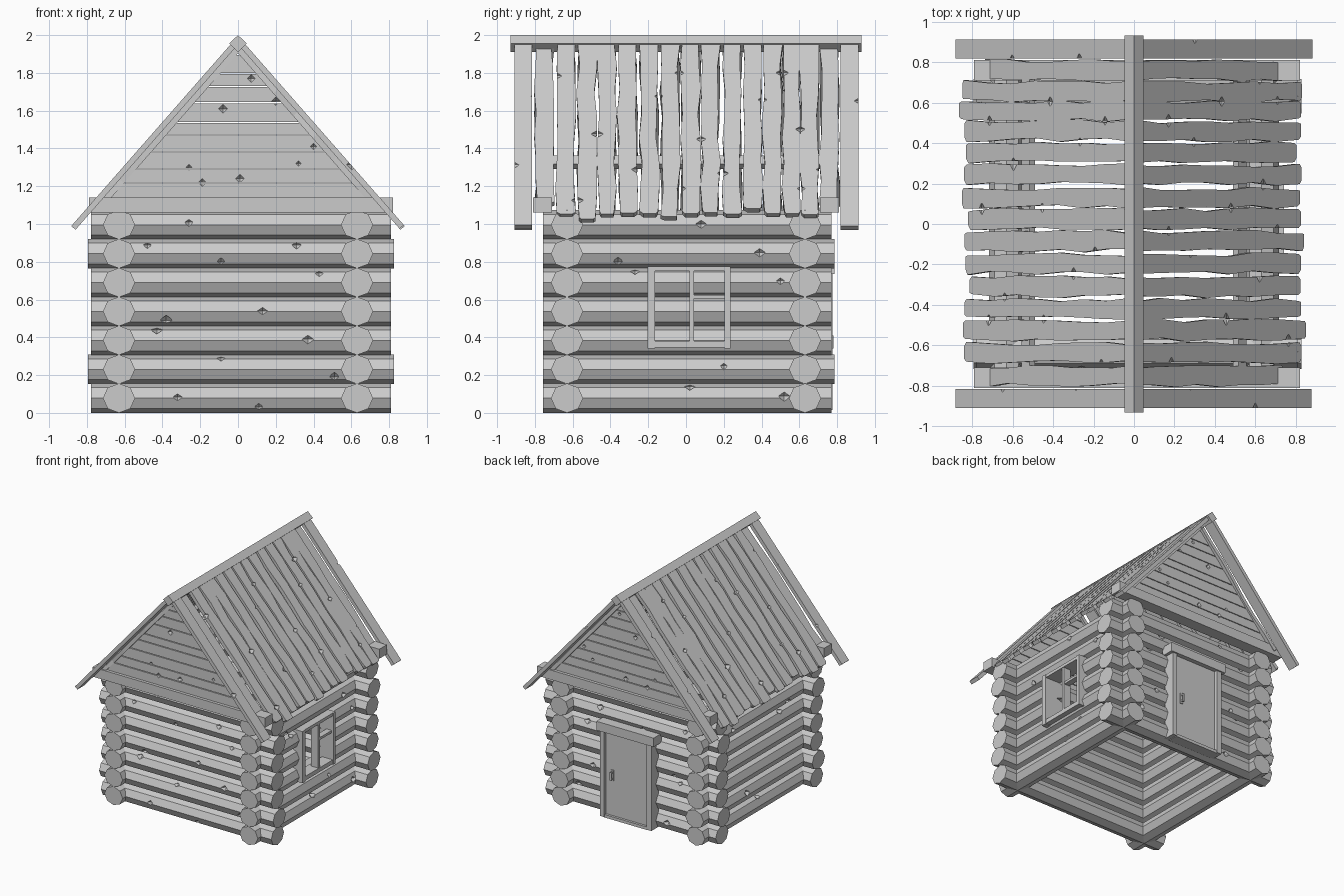
import bpy, bmesh, math, random
from mathutils import Vector

if "Cube" in bpy.data.objects:
    bpy.data.objects.remove(bpy.data.objects["Cube"])

random.seed(4)


def make(name, bm):
    bmesh.ops.recalc_face_normals(bm, faces=bm.faces)
    me = bpy.data.meshes.new(name)
    bm.to_mesh(me)
    bm.free()
    ob = bpy.data.objects.new(name, me)
    bpy.context.collection.objects.link(ob)
    return ob


def loft(name, rings):
    """Closed solid through a row of matching outlines."""
    bm = bmesh.new()
    vs = [[bm.verts.new(p) for p in r] for r in rings]
    n = len(rings[0])
    for a, b in zip(vs, vs[1:]):
        for i in range(n):
            j = (i + 1) % n
            bm.faces.new((a[i], a[j], b[j], b[i]))
    bm.faces.new(vs[0])
    bm.faces.new(vs[-1])
    return make(name, bm)


def box(name, x0, x1, y0, y1, z0, z1):
    return loft(name, [[(x, y0, z0), (x, y1, z0), (x, y1, z1), (x, y0, z1)] for x in (x0, x1)])


def chips(name, points, r):
    """Hidden cutter: small octahedra that notch the timber."""
    bm = bmesh.new()
    for p in points:
        k = r * random.uniform(0.75, 1.2)
        ax = [[bm.verts.new(Vector(p) + Vector([s * k if i == a else 0 for i in range(3)]))
               for s in (-1, 1)] for a in range(3)]
        for i in (0, 1):
            for j in (0, 1):
                for l in (0, 1):
                    bm.faces.new((ax[0][i], ax[1][j], ax[2][l]))
    return hide(make(name, bm))


def hide(ob):
    ob.hide_render = True
    ob.hide_viewport = True
    return ob


def cut(ob, cutter):
    m = ob.modifiers.new("cut", 'BOOLEAN')
    m.operation = 'DIFFERENCE'
    m.solver = 'EXACT'
    m.object = cutter


# Log walls: eight-sided logs crossing at the corners
RW, RH, PITCH, WALL = 0.085, 0.078, 0.153, 0.63


def place(axis, along, across, z):
    return (along, across, z) if axis == 'x' else (across, along, z)


FRONT_CHIPS = [(-.26, 1.01), (-.48, .89), (.31, .89), (-.09, .80), (.43, .74), (.13, .54), (-.38, .49),
               (-.43, .44), (.37, .39), (-.09, .29), (.51, .19), (-.32, .085), (.11, .03)]
SIDE_CHIPS = [(.08, 1.0), (.39, .85), (-.36, .80), (.50, .70), (-.27, .75), (.2, .25), (.02, .14), (.52, .09)]
window_hole = hide(box("window_opening_cutter", 0.4, 0.9, -0.17, 0.21, 0.365, 0.755))

for wall, axis, side, spots in (("front", 'x', -1, FRONT_CHIPS), ("back", 'x', 1, FRONT_CHIPS),
                                ("right", 'y', 1, SIDE_CHIPS), ("left", 'y', -1, SIDE_CHIPS)):
    pts = []
    for a, z in spots:
        row = min(6, max(0, round((z - RH) / PITCH)))
        t = max(-0.95, min(0.95, (z - RH - row * PITCH) / RH))
        pts.append(place(axis, a, side * (WALL + RW * math.sqrt(1 - t * t)), z))
    notch = chips(wall + "_chip_cutter", pts, 0.03)
    for row in range(7):
        extra = 0.017 if row in (1, 5) else 0
        ends = (-0.777 - extra, 0.81 + extra) if axis == 'x' else (-0.757, 0.77 + extra)
        zc = RH + row * PITCH
        ang = [i * math.pi / 4 for i in range(8)]
        log = loft(f"{wall}_log_{row}", [[place(axis, e, side * WALL + RW * math.cos(t), zc + RH * math.sin(t))
                                          for t in ang] for e in ends])
        cut(log, notch)
        if wall == "right" and row in (1, 2, 3, 4):
            cut(log, window_hole)

# Roof slope frame: s runs down the slope, h is height above it
D, N = Vector((0.6595, 0, -0.7517)), Vector((0.7517, 0, 0.6595))


def slope(side, s, h, y):
    p = Vector((0, y, 2.0)) + D * s + N * h
    return (side * p.x, p.y, p.z)


# Roof boards with ragged edges
YS = [.865, .76, .655, .56, .46, .355, .245, .13, .025, -.085, -.195, -.31, -.42, -.525, -.637, -.75, -.862]
END_R = [.885, .755, .825, .815, .815, .795, .82, .81, .815, .835, .815, .815, .815, .845, .82, .755, .88]
END_L = [.885, .76, .845, .855, .83, .82, .83, .845, .81, .83, .825, .805, .83, .835, .83, .755, .885]
for side, ends, tag in ((1, END_R, "right"), (-1, END_L, "left")):
    notch = chips(f"{tag}_roof_chip_cutter",
                  [slope(side, (.45, .95, .68, 1.12, .25)[i % 5] + random.uniform(-.05, .05), 0,
                         y + random.choice((-.05, .05))) for i, y in enumerate(YS)], 0.03)
    for i, (y, end) in enumerate(zip(YS, ends)):
        barge, rafter = i in (0, 16), i in (1, 15)
        top = -0.033 if rafter else -0.003
        s0, s1 = 0.04, end / 0.6595
        rings = []
        for k in range(8):
            j = (lambda: 0) if barge else (lambda: random.uniform(-0.011, 0.009))
            a, b = y - 0.047 - j(), y + 0.047 + j()
            s = s0 + (s1 - s0) * k / 7
            rings.append([slope(side, s, h, v) for h, v in
                          ((top, a), (top, b), (top - 0.03, b), (top - 0.03, a))])
        # worn corners at the eave
        if not barge:
            w = random.uniform(0.008, 0.02)
            tip = [slope(side, s1 + w, h, y + v) for h, v in
                   ((top, -.03), (top, .035), (top - .03, .035), (top - .03, -.03))]
            rings[-1:] = [rings[-1], tip]
        kind = "barge_board" if barge else "rafter" if rafter else "roof_board"
        cut(loft(f"{tag}_{kind}_{i}", rings), notch)
    # purlin under the boards
    loft(f"{tag}_purlin", [[slope(side, 0.85 + ds, h, y) for ds, h in
                            ((-.03, -.033), (.03, -.033), (.03, -.07), (-.03, -.07))] for y in (-.74, .74)])

# Ridge beam, square set on its corner
loft("ridge_beam", [[(0, y, 2.0), (.047, y, 1.955), (0, y, 1.91), (-.047, y, 1.955)] for y in (-.93, .93)])

# Gables: tie beam and stacked planks tapering to the ridge
LINES = [1.14, 1.22, 1.295, 1.385, 1.475, 1.54, 1.645, 1.73, 1.80, 1.90]
GABLE_CHIPS = [(.07, 1.77), (-.08, 1.61), (.4, 1.41), (-.26, 1.3), (-.19, 1.22), (.01, 1.24), (.2, 1.65), (.32, 1.32)]
for tag, s in (("front", -1), ("back", 1)):
    box(f"{tag}_tie_beam", -.79, .82, min(s * .71, s * .81), max(s * .71, s * .81), 1.06, 1.14)
    notch = chips(f"{tag}_gable_chip_cutter", [(x, s * .79, z) for x, z in GABLE_CHIPS], 0.025)
    for i, (z0, z1) in enumerate(zip(LINES, LINES[1:])):
        z1 -= 0.006
        w0, w1 = (1.925 - z0) / 1.14, (1.925 - z1) / 1.14
        cut(loft(f"{tag}_gable_plank_{i}", [[(-w0, y, z0), (w0, y, z0), (w1, y, z1), (-w1, y, z1)]
                                            for y in (s * .73, s * .785)]), notch)

# Window on the right wall
box("window_left_post", .64, .745, -.205, -.165, .34, .775)
box("window_right_post", .64, .745, .205, .235, .34, .775)
box("window_head", .64, .74, -.165, .205, .75, .775)
box("window_sill", .64, .74, -.165, .205, .345, .38)
box("window_mullion", .67, .735, .018, .042, .38, .75)
box("window_muntin", .68, .73, .042, .205, .605, .625)

# Door on the back wall
box("door_panel", -.18, .225, .69, .75, .03, .74)
box("door_jamb_left", .22, .26, .68, .775, .015, .74)
box("door_jamb_right", -.22, -.175, .68, .775, .015, .74)
box("door_lintel", -.25, .285, .68, .787, .735, .81)
box("door_sill", -.18, .225, .68, .77, .01, .035)
box("handle_plate", .145, .17, .748, .757, .33, .42)
box("handle_grip", .15, .165, .77, .78, .34, .41)
for z in (.345, .395):
    box("handle_stud", .15, .165, .755, .772, z, z + .012)
